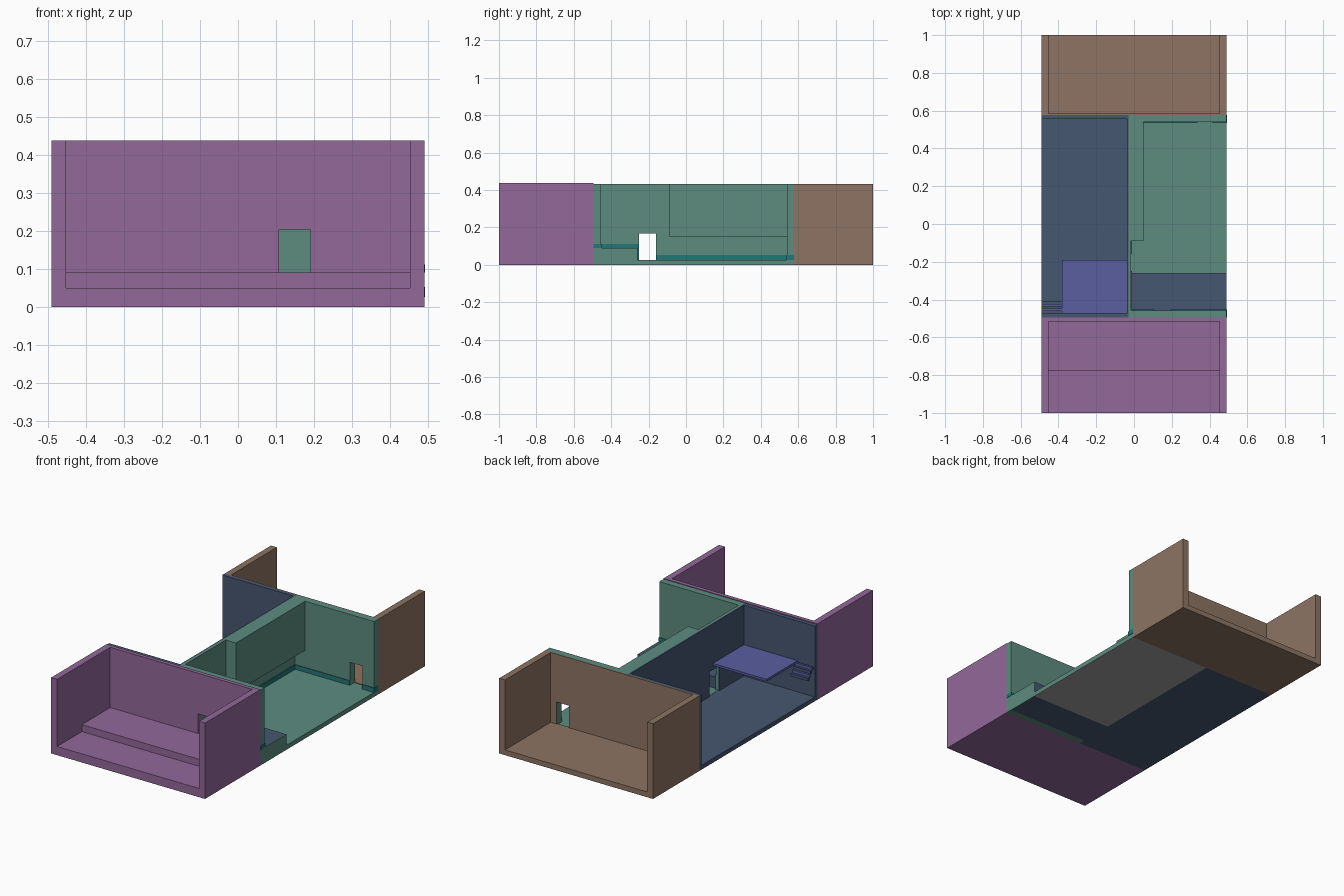
import bpy, bmesh
from mathutils import Vector

if "Cube" in bpy.data.objects:
    bpy.data.objects.remove(bpy.data.objects["Cube"])


def mat(name, r, g, b):
    def lin(c):
        c /= 255
        return c / 12.92 if c <= 0.04045 else ((c + 0.055) / 1.055) ** 2.4
    m = bpy.data.materials.new(name)
    m.diffuse_color = (lin(r), lin(g), lin(b), 1)
    m.use_nodes = True
    m.node_tree.nodes["Principled BSDF"].inputs["Base Color"].default_value = m.diffuse_color
    return m


PURPLE = mat("purple", 147, 104, 154)
BROWN = mat("brown", 141, 116, 99)
GREEN = mat("sage green", 93, 140, 128)
NAVY = mat("navy", 70, 87, 113)
INDIGO = mat("indigo", 90, 94, 160)
TEAL = mat("teal", 36, 118, 120)
GREY = mat("grey", 160, 160, 160)


def finish(name, bm, material):
    bmesh.ops.recalc_face_normals(bm, faces=bm.faces)
    me = bpy.data.meshes.new(name)
    bm.to_mesh(me)
    bm.free()
    me.materials.append(material)
    ob = bpy.data.objects.new(name, me)
    bpy.context.collection.objects.link(ob)
    return ob


def extrude(name, pts, move, material):
    """Solid made by sweeping a flat outline along a vector."""
    bm = bmesh.new()
    f = bm.faces.new([bm.verts.new(p) for p in pts])
    out = bmesh.ops.extrude_face_region(bm, geom=[f])["geom"]
    verts = [v for v in out if isinstance(v, bmesh.types.BMVert)]
    bmesh.ops.translate(bm, verts=verts, vec=Vector(move))
    if len(bm.faces) == len(pts) + 1:      # close the starting cap if it was removed
        bmesh.ops.holes_fill(bm, edges=bm.edges)
    return finish(name, bm, material)


def box(name, x0, x1, y0, y1, z0, z1, material):
    pts = [(x0, y0, z0), (x1, y0, z0), (x1, y1, z0), (x0, y1, z0)]
    return extrude(name, pts, (0, 0, z1 - z0), material)


def door_wall(name, axis, a0, a1, d0, d1, t0, t1, z0, zd, z1, material):
    """Wall running along an axis, with a doorway d0..d1 up to zd."""
    prof = [(a0, z0), (d0, z0), (d0, zd), (d1, zd),
            (d1, z0), (a1, z0), (a1, z1), (a0, z1)]
    if axis == "x":
        return extrude(name, [(a, t0, z) for a, z in prof], (0, t1 - t0, 0), material)
    return extrude(name, [(t0, a, z) for a, z in prof], (t1 - t0, 0, 0), material)


W, H = 0.49, 0.433
YF, YB, XD = -0.495, 0.577, -0.03      # front split, back split, divider

# Front room: stepped floor, open front
floor = [(-1, 0), (YF, 0), (YF, 0.09), (-0.775, 0.09), (-0.775, 0.05), (-1, 0.05)]
extrude("front_room_floor", [(-W, y, z) for y, z in floor], (2 * W, 0, 0), PURPLE)
for s, n in ((-1, "left"), (1, "right")):
    a, b = sorted((s * W, s * 0.452))
    # the side walls start on each floor level
    side = [(-1, 0.05), (-0.775, 0.05), (-0.775, 0.09), (YF, 0.09), (YF, 0.437), (-1, 0.437)]
    extrude("front_room_wall_" + n, [(a, y, z) for y, z in side], (b - a, 0, 0), PURPLE)
door_wall("front_room_back_wall", "x", -0.452, 0.452, 0.108, 0.19,
          -0.517, YF, 0.09, 0.203, 0.437, PURPLE)

# Back room: open back
box("back_room_floor", -W, W, YB, 1, 0, 0.03, BROWN)
for s, n in ((-1, "left"), (1, "right")):
    a, b = sorted((s * W, s * 0.453))
    box("back_room_wall_" + n, a, b, YB, 1, 0.03, H, BROWN)
door_wall("back_room_inner_wall", "x", -0.453, 0.453, 0.335, 0.415,
          YB, YB + 0.007, 0.03, 0.157, H, BROWN)

# Left room: open left side
XN = XD - 0.008
box("left_room_floor", -W, XD, YF, YB, 0, 0.025, NAVY)
box("left_room_front_wall", -W, XN, YF, -0.472, 0.025, H, NAVY)
box("left_room_back_wall", -W, XN, 0.557, YB, 0.025, H, NAVY)
door_wall("left_room_divider", "y", YF, YB, -0.25, -0.16, XN, XD, 0.025, 0.168, H, NAVY)

# Loft and its small steps
box("loft", -0.38, XN, -0.472, -0.19, 0.192, 0.205, INDIGO)
for i in range(4):
    y = -0.46 + i * 0.0125
    z = 0.203 - i * 0.016
    box(f"loft_step_{i}", -W, -0.38, y, y + 0.0125, z - 0.016, z, NAVY if i % 2 else INDIGO)

# Right room: open right side
XI, PY, PZ = -0.015, -0.26, 0.09       # divider face, platform edge and height
box("right_room_floor", XD, W, PY, YB, 0.002, 0.026, GREEN)
box("right_room_underside", XD, W, PY, YB, 0, 0.002, GREY)
box("platform", XD, W - 0.004, -0.457, PY, 0, PZ, NAVY)
box("platform_end", W - 0.004, W, -0.457, PY, 0, PZ, GREEN)
box("front_wall_base", XD, W, YF, -0.457, 0, PZ, GREEN)
door_wall("right_room_front_wall", "x", XD, W, 0.108, 0.19,
          YF, -0.457, PZ, 0.203, H, GREEN)
door_wall("right_room_back_wall", "x", XD, W, 0.335, 0.415,
          0.54, YB, 0.026, 0.157, H, GREEN)
door_wall("right_room_divider", "y", -0.457, 0.54, -0.25, -0.16,
          XD, XI, 0.026, 0.168, H, GREEN)
box("divider_overhang", XI, 0.05, -0.09, 0.54, 0.15, H, GREEN)

# Skirting boards
T, L, U = 0.004, (0.026, 0.052), (PZ, 0.112)
box("skirting_divider", XI, XI + T, -0.16, 0.54, *L, TEAL)
box("skirting_back_left", XI, 0.335, 0.54 - T, 0.54, *L, TEAL)
box("skirting_back_right", 0.415, W, 0.54 - T, 0.54, *L, TEAL)
box("skirting_back_end", W, W + 0.002, 0.54 - T, YB, *L, TEAL)
box("skirting_upper", XI, XI + T, -0.457, -0.25, *U, TEAL)
box("skirting_riser", XI, XI + T, PY, -0.25, 0.026, PZ, TEAL)
box("skirting_front_left", XI, 0.108, -0.457, -0.457 + T, *U, TEAL)
box("skirting_front_right", 0.19, W, -0.457, -0.457 + T, *U, TEAL)
box("skirting_front_end", W, W + 0.002, YF, -0.457 + T, *U, TEAL)
